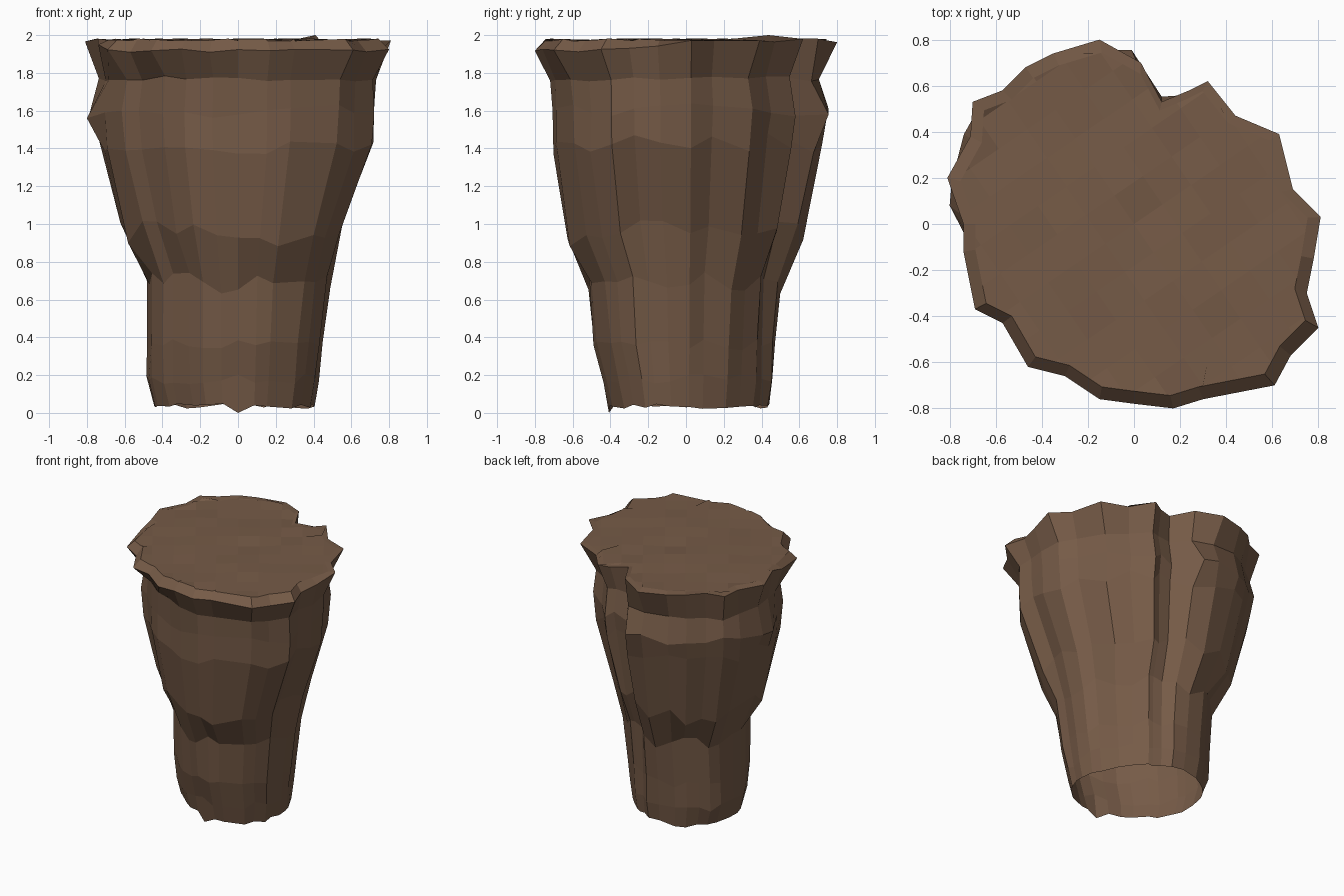
import bpy, bmesh, math, random

if "Cube" in bpy.data.objects:
    bpy.data.objects.remove(bpy.data.objects["Cube"])
random.seed(7)

brown = bpy.data.materials.new("earth_brown")
brown.diffuse_color = (0.180, 0.104, 0.063, 1)
brown.use_nodes = True
brown.node_tree.nodes["Principled BSDF"].inputs["Base Color"].default_value = brown.diffuse_color

# Outline of the flared rim, seen from above (counter-clockwise)
RIM = [(.81, .03), (.69, .15), (.63, .39), (.44, .47), (.32, .62), (.24, .58), (.12, .53), (.03, .70),
       (-.15, .80), (-.35, .74), (-.47, .68), (-.57, .58), (-.70, .53), (-.71, .38), (-.81, .20),
       (-.74, 0), (-.74, -.12), (-.69, -.37), (-.57, -.43), (-.46, -.62), (-.30, -.66), (-.15, -.76),
       (0, -.78), (.17, -.80), (.30, -.76), (.61, -.70), (.68, -.57), (.80, -.45), (.75, -.30), (.78, -.15)]
# Sections: height, reach left, right, front, back, share of rim shape, height jitter
RINGS = [(.035, .44, .40, .40, .44, .03, .015),
         (.18, .48, .42, .43, .46, .06, .03),
         (.36, .48, .44, .48, .47, .10, .03),
         (.69, .48, .48, .51, .50, .15, .06),
         (.95, .61, .54, .62, .61, .22, .07),
         (1.43, .73, .70, .69, .71, .30, .06),
         (1.60, .75, .71, .69, .74, .30, .04),
         (1.77, .72, .71, .70, .70, .35, .015)]
NOTCH = {4: .96, 5: .88, 6: .80}          # cleft on the back side
N = len(RIM)
ridge = [random.uniform(-.02, .02) for _ in range(N)]

bm = bmesh.new()
rings = []
for z, xl, xr, yf, yb, share, jz in RINGS:
    ring = []
    for i, (px, py) in enumerate(RIM):
        r = math.hypot(px, py)
        c, s = px / r, py / r
        f = 1 + (r / .785 - 1) * share + ridge[i] + random.uniform(-.01, .01)
        if i in NOTCH:
            f = 1 - (1 - NOTCH[i]) * min(1, .25 + z * .5)
        f *= 1 - .10 * 2 * c * s          # body is oval along one diagonal
        ring.append(bm.verts.new((c * (xr if c > 0 else xl) * f, s * (yb if s > 0 else yf) * f,
                                  z + random.uniform(-jz, jz))))
    rings.append(ring)

# Bulges on the left and back sides
rings[6][14].co = (-.79, .19, 1.57)
rings[6][15].co = (-.80, .08, 1.56)
rings[6][7].co = (-.01, .755, 1.58)
rings[0][22].co.z = 0

# Rim, lower at the front, and a bevel up to the flat top
rings.append([bm.verts.new((x, y, 1.972 - .055 * min(1, max(0, -y / .4)) + random.uniform(-.01, .01)))
              for x, y in RIM])
rings.append([bm.verts.new((x * .93, y * .93, 1.975)) for x, y in RIM])
for a, b in zip(rings, rings[1:]):
    for i in range(N):
        j = (i + 1) % N
        bm.faces.new((a[i], a[j], b[j], b[i]))

# Top cut into slanted patches, then made gently uneven; the underside stays open
bm.faces.new(rings[-1])
bmesh.ops.recalc_face_normals(bm, faces=bm.faces)
for ang in (.6, .6 + math.pi / 2):
    d = (math.cos(ang), math.sin(ang), 0)
    for k in range(-5, 6):
        cap = [f for f in bm.faces if all(v.co.z > 1.9749 and abs(v.co.z - 1.975) < 1e-4 for v in f.verts)]
        geom = cap + list({e for f in cap for e in f.edges}) + list({v for f in cap for v in f.verts})
        bmesh.ops.bisect_plane(bm, geom=geom, dist=1e-4, plane_co=[.15 * k * c for c in d], plane_no=d)
for v in bm.verts:
    if abs(v.co.z - 1.975) < 1e-4:
        v.co.z += random.uniform(-.007, .007)
rings[9][3].co.z = 2.0

me = bpy.data.meshes.new("rock_pillar")
bm.to_mesh(me)
bm.free()
me.materials.append(brown)
bpy.context.collection.objects.link(bpy.data.objects.new("rock_pillar", me))
